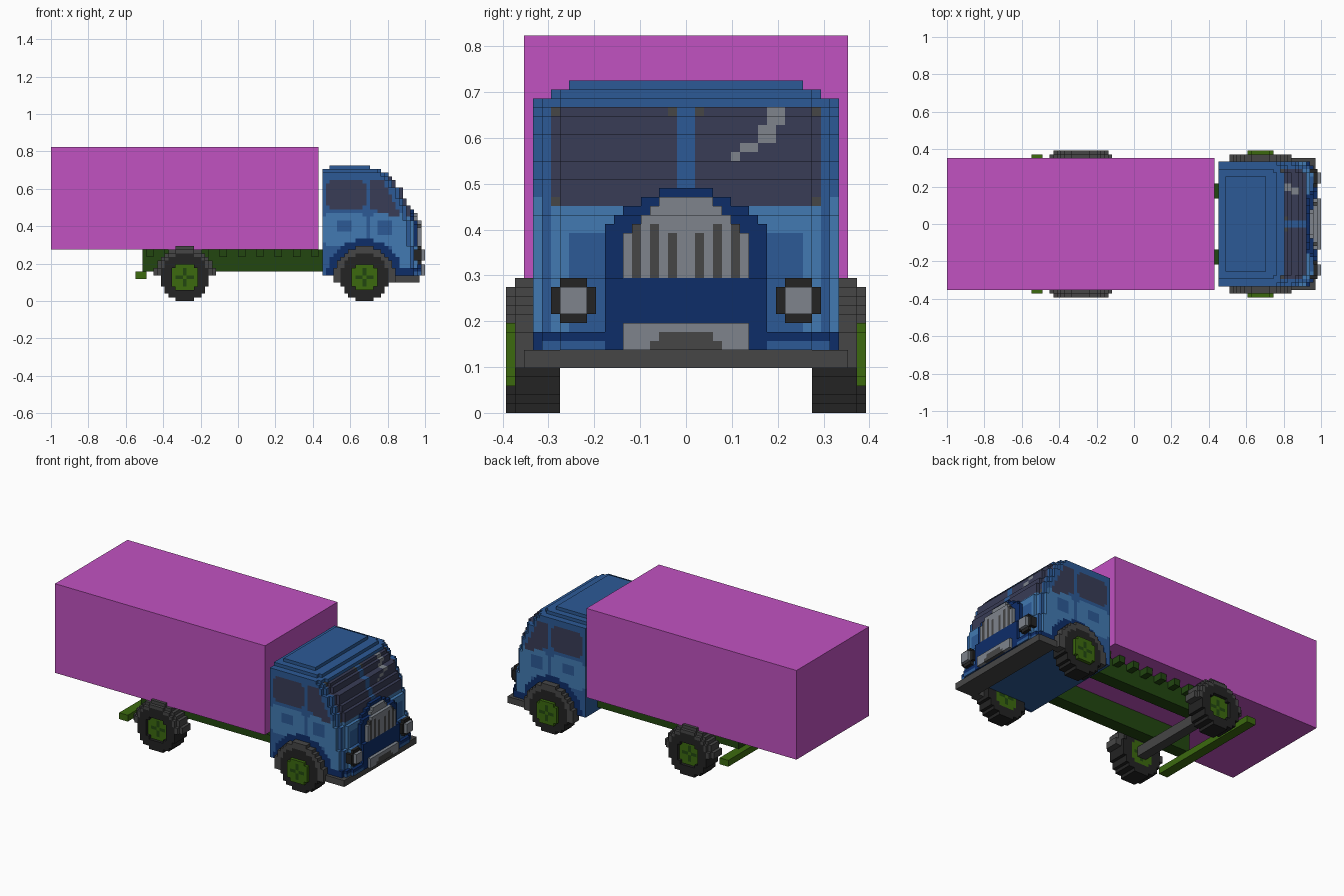
import bpy, bmesh

cube = bpy.data.objects.get("Cube")
if cube:
    bpy.data.objects.remove(cube)

V = 2 / 102  # size of one block


def lin(c):
    c /= 255
    return c / 12.92 if c <= 0.04045 else ((c + 0.055) / 1.055) ** 2.4


COLOURS = {
    "magenta": (193, 82, 193), "mid blue": (44, 90, 150), "light blue": (66, 122, 178),
    "navy": (13, 45, 105), "glass": (56, 60, 86), "silver": (126, 132, 140),
    "dark grey": (70, 70, 70), "black": (35, 35, 35),
    "dark green": (34, 70, 16), "green": (60, 106, 15)}
MATS = {}
for name, rgb in COLOURS.items():
    m = bpy.data.materials.new(name)
    m.use_nodes = True
    col = [lin(c) for c in rgb] + [1]
    m.diffuse_color = col
    m.node_tree.nodes["Principled BSDF"].inputs["Base Color"].default_value = col
    MATS[name] = m

# Corner offsets of each side of a block, counter-clockwise from outside
SIDES = {
    (1, 0, 0): ((1, 0, 0), (1, 1, 0), (1, 1, 1), (1, 0, 1)),
    (-1, 0, 0): ((0, 0, 0), (0, 0, 1), (0, 1, 1), (0, 1, 0)),
    (0, 1, 0): ((0, 1, 0), (0, 1, 1), (1, 1, 1), (1, 1, 0)),
    (0, -1, 0): ((0, 0, 0), (1, 0, 0), (1, 0, 1), (0, 0, 1)),
    (0, 0, 1): ((0, 0, 1), (1, 0, 1), (1, 1, 1), (0, 1, 1)),
    (0, 0, -1): ((0, 0, 0), (0, 1, 0), (1, 1, 0), (1, 0, 0))}


def build(name, cells):
    """Skin a set of coloured blocks {(i, j, k): colour}, merging flat faces."""
    bm = bmesh.new()
    verts = {}
    used = list(dict.fromkeys(cells.values()))
    for (i, j, k), colour in cells.items():
        for (a, b, c), corners in SIDES.items():
            if (i + a, j + b, k + c) in cells:
                continue
            ring = []
            for x, y, z in corners:
                p = (i + x, j + y, k + z)
                if p not in verts:
                    verts[p] = bm.verts.new([q * V for q in p])
                ring.append(verts[p])
            bm.faces.new(ring).material_index = used.index(colour)
    bmesh.ops.dissolve_limit(bm, angle_limit=0.01, verts=bm.verts, edges=bm.edges,
                             delimit={'MATERIAL'})
    me = bpy.data.meshes.new(name)
    bm.to_mesh(me)
    bm.free()
    for colour in used:
        me.materials.append(MATS[colour])
    ob = bpy.data.objects.new(name, me)
    bpy.context.collection.objects.link(ob)
    return ob


def box(name, x, y, z, colour):
    """Plain box with bounds given in blocks."""
    ob = build(name, {(0, 0, 0): colour})
    for v in ob.data.vertices:
        v.co = [(r[1] if c > V / 2 else r[0]) * V for c, r in zip(v.co, (x, y, z))]
    return ob


def mirrored(cells):
    return {(i, -j - 1, k): c for (i, j, k), c in cells.items()}


# ---- cab ----
FRONT = [(9, 50), (15, 49), (22, 48), (26, 47), (28, 46), (31, 45),
         (33, 43), (34, 42), (35, 41), (36, 39), (37, 36)]  # (below height, front)


def cab_front(h, k):
    """Front limit of the cab for half-width h and height k."""
    xf = next(f for top, f in FRONT if k < top)
    return xf - (2 if h == 16 else 1 if h >= 14 else 0)


def surround_half(k):
    return 9 if k < 20 else {20: 9, 21: 8, 22: 7, 23: 5, 24: 3}.get(k, 0)


def side_colour(i, k):
    d = (i - 34) ** 2 + (k - 6) ** 2
    if 24 <= i <= 34 and 25 <= k <= 32 and not (i in (24, 34) and k in (25, 32)):
        return "glass"
    if 36 <= i <= 39 + (32 - k) * 0.5 and k <= 32 and (k >= 25 or k >= 23 and i >= 44 - (k - 22) * 3):
        return "glass"
    if d <= 108 or (k < 9 and i > 38) or (k < 11 and i > 46):
        return "navy"
    if 27 <= i <= 30 and 19 <= k <= 21 or 38 <= i <= 41 and 18 <= k <= 21:
        return "mid blue"
    if 15 <= k <= 23 and (23 <= i <= 34 or i >= 36) and not (k in (15, 23) and i in (23, 34, 36)):
        return "light blue"
    if i >= 42 and k < 23:
        return "light blue"
    return "mid blue"


def glare(j, k):
    return (j in (9, 10) and k in (32, 33) or j in (8, 9) and k in (30, 31)
            or j in (6, 7) and k == 29 or j == 5 and k == 28)


def front_colour(j, h, k):
    if k < 9:
        return "navy"
    if k < 23:
        return "mid blue" if 9 <= h <= 12 and k < 20 or h == 15 else "light blue"
    if 1 <= h <= 14 and k <= 33:
        if h in (1, 14) and k in (23, 33):
            return "dark grey"
        return "silver" if glare(j, k) else "glass"
    return "mid blue"


cab = {}
for k in range(7, 37):
    for j in range(-17, 17):
        h = j if j >= 0 else -j - 1
        if h >= (13 if k == 36 else 15 if k == 35 else 17):
            continue
        xf = cab_front(h, k)
        for i in range(25 if k == 36 else 23, xf):
            colour = "mid blue"
            if h == 16 and k < 35:
                colour = side_colour(i, k)
            elif i >= xf - 3 and 7 < k < 35:
                colour = front_colour(j, h, k)
            cab[i, j, k] = colour
        # raised arch around the grille
        if h < surround_half(k):
            for i in range(xf - 3, xf + (0 if k < 9 else 1)):
                cab[i, j, k] = "navy"
build("cab", cab)

# ---- grille with slots ----
grille = {}
for k in range(7, 24):
    half = {20: 6, 21: 5, 22: 4, 23: 3}.get(k, 7)
    for j in range(-half, half):
        h = j if j >= 0 else -j - 1
        slot = h in (1, 3, 5) and 11 <= k < (20 if h == 1 else 21)
        notch = k == 7 and h < 4 or k == 8 and h < 3
        for i in range(46, 51 if k < 10 else 50 if k < 22 else 49):
            grille[i, j, k] = "dark grey" if slot or notch else "silver"
build("grille", grille)

# ---- headlights ----
lamp = {}
for j in range(10, 15):
    for k in range(10, 15):
        if j in (10, 14) and k in (10, 14):
            continue
        lens = 11 <= j <= 13 and 11 <= k <= 13
        for i in range(46, 51 if lens else 50):
            lamp[i, j, k] = "silver" if lens and i == 50 else "black"
build("left_headlight", lamp)
build("right_headlight", mirrored(lamp))

box("bumper", (43, 49.5), (-18, 18), (5, 7), "dark grey")


# ---- wheels and fenders ----
def wheel(cx, tyre_out, hub_out):
    cells = {}
    for a in range(-6, 7):
        for b in range(-6, 7):
            d = a * a + b * b
            if d > 41:
                continue
            hub = d <= 13
            for j in range(14, hub_out if hub else tyre_out):
                cross = hub and a * b == 0 and 0 < d <= 4
                cells[cx + a, j, 6 + b] = "dark green" if cross else "green" if hub else "black"
    return cells


def fender(cx, y0, y1, z0):
    cells = {}
    for a in range(-8, 9):
        for b in range(z0 - 6, 9):
            for j in range(y0, y1):
                if 41 < a * a + b * b <= (55 if j == 19 else 70):
                    cells[cx + a, j, 6 + b] = "dark grey"
    return cells


for part, cells in (("front_wheel", wheel(34, 19, 20)), ("rear_wheel", wheel(-15, 20, 19)),
                    ("front_fender", fender(34, 16, 19, 5)), ("rear_fender", fender(-15, 15, 20, 7))):
    build("left_" + part, cells)
    build("right_" + part, mirrored(cells))

# ---- chassis ----
for side, s in (("left", 1), ("right", -1)):
    box(side + "_rail", (-26, 23), sorted((7 * s, 11 * s)), (8, 14), "dark green")
    for n in range(10):
        x = -25 + 5 * n
        box(f"{side}_bracket_{n + 1}", (x, x + 2), sorted((11 * s, 14 * s)), (12, 14), "dark green")
box("rear_axle", (-16, -13), (-14, 14), (5, 8), "dark grey")
box("rear_bar", (-28, -25), (-19, 19), (6, 8), "green")

# ---- cargo box ----
box("cargo_box", (-51, 22), (-18, 18), (14, 42), "magenta")
